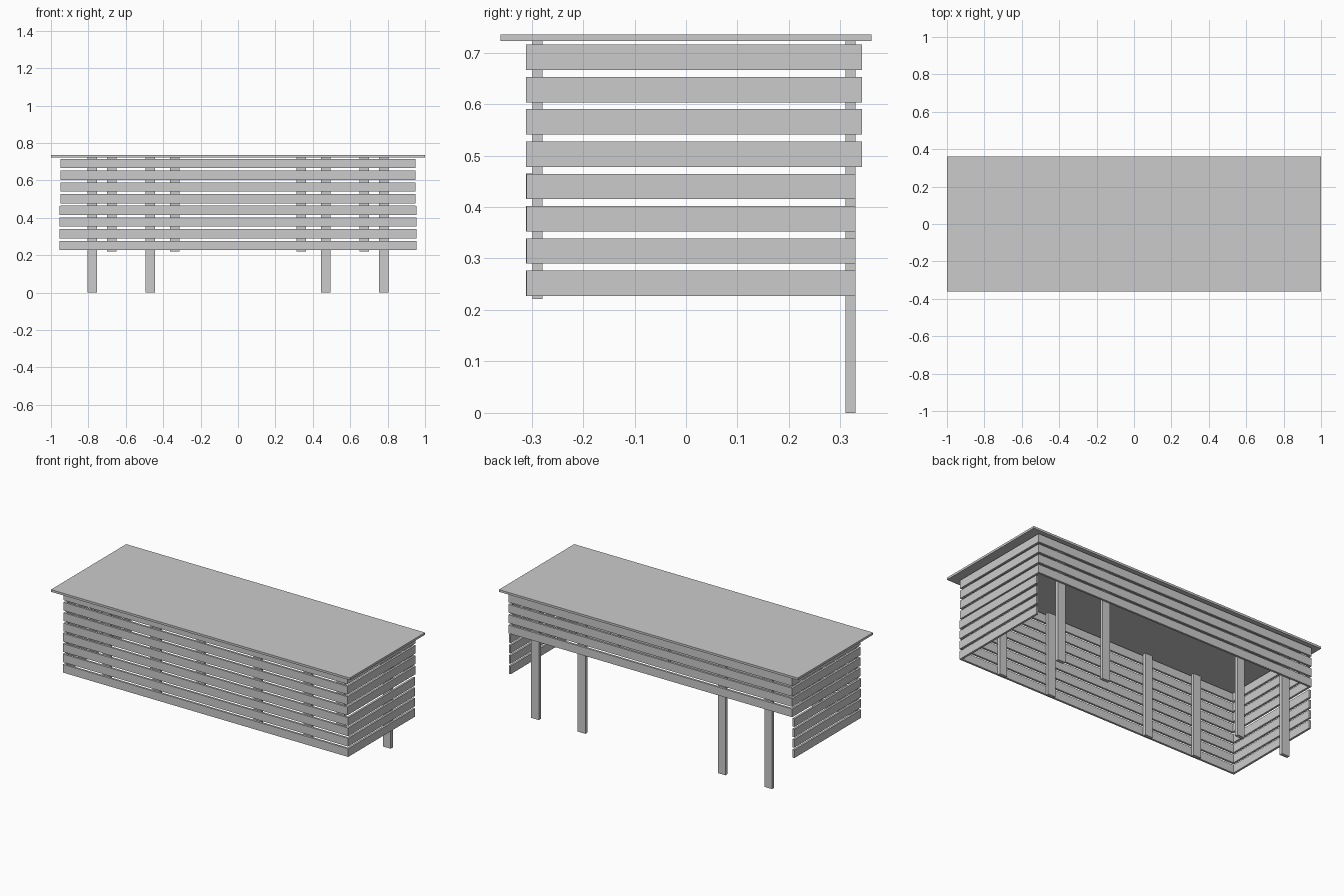
import bpy, bmesh

if "Cube" in bpy.data.objects:
    bpy.data.objects.remove(bpy.data.objects["Cube"])

T = 0.0125          # slat thickness
SLAT_H = 0.0495     # slat height
TOP_Z = 0.7225      # underside of the top
FRONT, BACK = -0.3105, 0.3415


def box(name, x0, x1, y0, y1, z0, z1):
    bm = bmesh.new()
    bmesh.ops.create_cube(bm, size=1)
    for v in bm.verts:
        v.co = (x1 if v.co.x > 0 else x0,
                y1 if v.co.y > 0 else y0,
                z1 if v.co.z > 0 else z0)
    return finish(name, bm)


def finish(name, bm):
    me = bpy.data.meshes.new(name)
    bm.to_mesh(me)
    bm.free()
    ob = bpy.data.objects.new(name, me)
    bpy.context.collection.objects.link(ob)
    return ob


def ring(name, x, y0, y1, z0, z1):
    # closed rectangular band of slats with mitred corners
    bm = bmesh.new()

    def loop(inset, z):
        a, b, c = x - inset, y0 + inset, y1 - inset
        return [bm.verts.new(p) for p in ((-a, b, z), (a, b, z), (a, c, z), (-a, c, z))]

    loops = [loop(0, z0), loop(0, z1), loop(T, z1), loop(T, z0)]
    for k in range(4):
        p, q = loops[k], loops[(k + 1) % 4]
        for i in range(4):
            j = (i + 1) % 4
            bm.faces.new((p[i], p[j], q[j], q[i]))
    bmesh.ops.recalc_face_normals(bm, faces=bm.faces)
    return finish(name, bm)


# desk top
box("desk_top", -1, 1, -0.36, 0.36, TOP_Z, 0.7355)

# slats: upper four run all round, lower four leave the back open
for i in range(8):
    z1 = 0.7155 - i * 0.0627
    z0 = z1 - SLAT_H
    if i < 4:
        ring(f"upper_slat_band_{i}", 0.95, FRONT, BACK, z0, z1)
    else:
        box(f"front_slat_{i}", -0.9495, 0.9495, FRONT, FRONT + T, z0, z1)
        for s, side in ((-1, "left"), (1, "right")):
            xs = sorted((s * 0.9425, s * 0.955))
            box(f"{side}_slat_{i}", *xs, FRONT + 0.0003, 0.329, z0 + 0.0002, z1 - 0.0002)

# long back legs and short front battens
for s in (-1, 1):
    for x in (0.78, 0.469):
        box("back_leg", s * x - 0.0255, s * x + 0.0255, 0.3095, 0.329, 0, TOP_Z)
    for x in (0.674, 0.338):
        box("front_batten", s * x - 0.0255, s * x + 0.0255, -0.298, -0.279, 0.221, TOP_Z)
